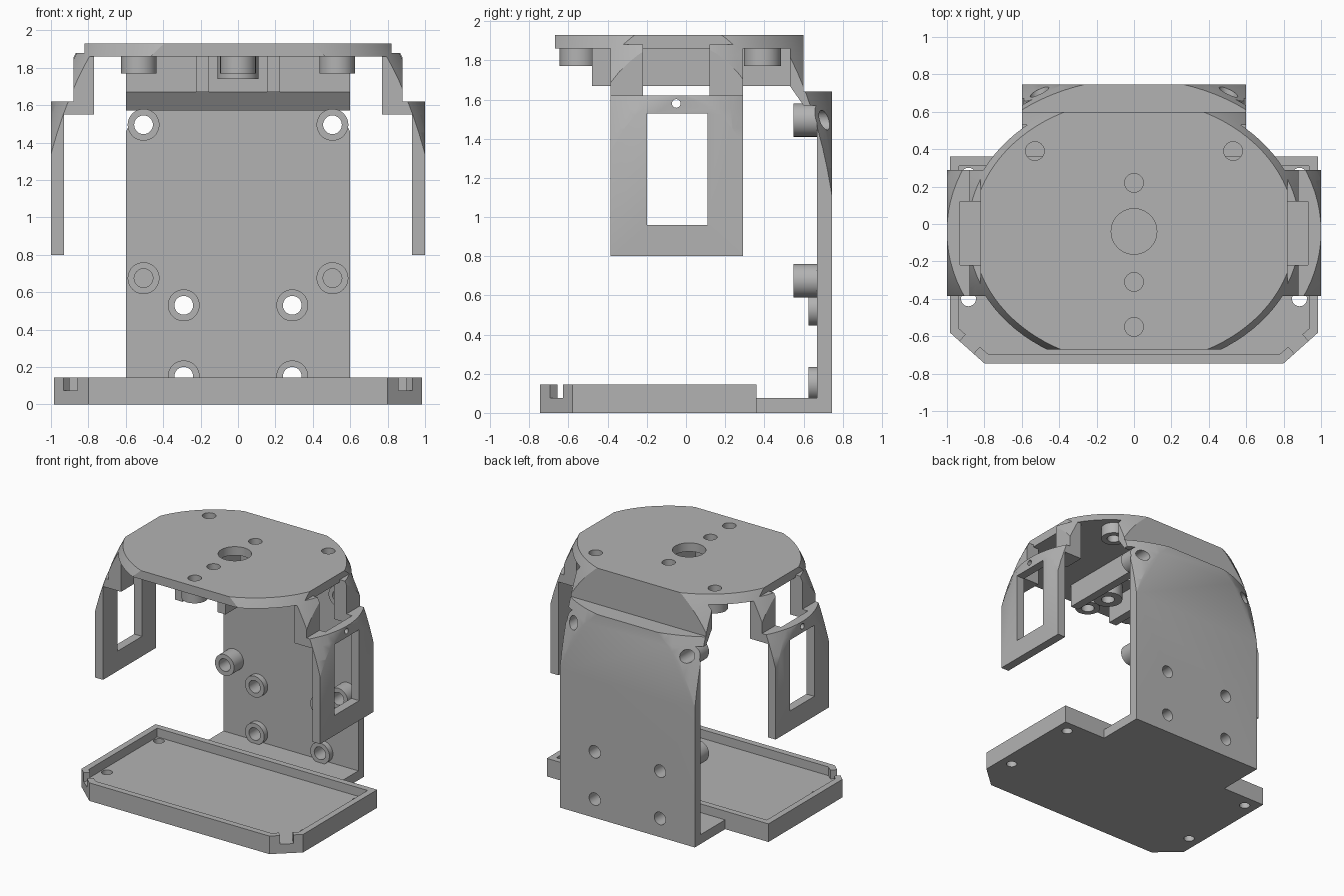
import bpy, bmesh, math
from mathutils import Matrix, Vector

cube = bpy.data.objects.get("Cube")
if cube:
    bpy.data.objects.remove(cube, do_unlink=True)

grey = bpy.data.materials.new("plain_grey")
grey.use_nodes = True
COLOUR = (0.45, 0.45, 0.45, 1)
grey.diffuse_color = COLOUR
grey.node_tree.nodes["Principled BSDF"].inputs["Base Color"].default_value = COLOUR


def make(name, bm):
    bmesh.ops.recalc_face_normals(bm, faces=bm.faces[:])
    mesh = bpy.data.meshes.new(name)
    bm.to_mesh(mesh)
    bm.free()
    mesh.materials.append(grey)
    ob = bpy.data.objects.new(name, mesh)
    bpy.context.collection.objects.link(ob)
    return ob


def box(name, xs, ys, zs):
    bm = bmesh.new()
    bmesh.ops.create_cube(bm, size=1)
    for v in bm.verts:
        v.co = [lo + (c + 0.5) * (hi - lo) for c, (lo, hi) in zip(v.co, (xs, ys, zs))]
    return make(name, bm)


def rod(name, start, axis, length, r):
    """Cylinder from start along the x, y or z axis."""
    bm = bmesh.new()
    bmesh.ops.create_cone(bm, cap_ends=True, segments=40, radius1=r, radius2=r, depth=length)
    d = Vector([float(axis == a) for a in "xyz"])
    rot = Vector((0, 0, 1)).rotation_difference(d).to_matrix().to_4x4()
    bm.transform(Matrix.Translation(Vector(start) + d * length / 2) @ rot)
    return make(name, bm)


def prism(name, points, axis, lo, hi):
    """Extrude a profile: xy points along z, or yz points along x."""
    bm = bmesh.new()
    place = (lambda a, b: (a, b, lo)) if axis == "z" else (lambda a, b: (lo, a, b))
    face = bm.faces.new([bm.verts.new(place(*p)) for p in points])
    ext = bmesh.ops.extrude_face_region(bm, geom=[face])["geom"]
    step = Vector((0, 0, hi - lo)) if axis == "z" else Vector((hi - lo, 0, 0))
    bmesh.ops.translate(bm, vec=step, verts=[g for g in ext if isinstance(g, bmesh.types.BMVert)])
    return make(name, bm)


def dome_cutter():
    """Ellipsoid dome with a straight skirt, bounding the upper shell."""
    bm = bmesh.new()
    n, rings = 96, []
    levels = [(1, -1.0)] + [(math.cos(t), math.sin(t)) for t in (i * math.pi / 56 for i in range(27))]
    for r, h in levels:
        rings.append([bm.verts.new((1.17 * r * math.cos(2 * math.pi * k / n),
                                    0.96 * r * math.sin(2 * math.pi * k / n) - 0.04,
                                    0.6 + 1.97 * h)) for k in range(n)])
    for a, b in zip(rings, rings[1:]):
        for k in range(n):
            bm.faces.new((a[k - 1], a[k], b[k], b[k - 1]))
    bm.faces.new(rings[0])
    bm.faces.new(rings[-1])
    return make("dome_cutter", bm)


def boolean(ob, tool, op="DIFFERENCE"):
    mod = ob.modifiers.new(op.lower(), "BOOLEAN")
    mod.operation, mod.solver, mod.object = op, "EXACT", tool
    bpy.context.view_layer.objects.active = ob
    bpy.ops.object.modifier_apply(modifier=mod.name)


def cut(ob, *tools):
    for tool in tools:
        boolean(ob, tool)
        bpy.data.objects.remove(tool, do_unlink=True)


def join(ob, *parts):
    for part in parts:
        boolean(ob, part, "UNION")
        bpy.data.objects.remove(part, do_unlink=True)


dome = dome_cutter()
dome.hide_render = True
parts = []

# Top plate with bosses, stiffening ribs and holes
plate = box("top_plate", (-0.82, 0.82), (-0.67, 0.6), (1.86, 1.93))
boolean(plate, dome, "INTERSECT")
screws = [(-0.53, 0.39), (0.53, 0.39), (0, -0.55)]
horn = [(0, 0.22), (0, -0.31)]
for x, y in screws:
    join(plate, rod("boss", (x, y, 1.77), "z", 0.12, 0.095))
for x, y in horn:
    join(plate, rod("boss", (x, y, 1.74), "z", 0.15, 0.11))
for s in (-1, 1):
    join(plate, box("rib", sorted((s * 0.155, s * 0.225)), (-0.48, 0.54), (1.67, 1.88)))
for x, y in screws + horn:
    cut(plate, rod("hole", (x, y, 1.6), "z", 0.5, 0.05))
cut(plate, rod("hole", (0, -0.04, 1.6), "z", 0.5, 0.122))
parts.append(plate)

# Back plate with its step up to the top plate
profile = [(0.53, 1.88), (0.6, 1.88), (0.6, 1.64), (0.745, 1.64), (0.745, 0), (0.67, 0),
           (0.67, 1.57), (0.6, 1.57), (0.53, 1.67)]
back = prism("back_plate", profile, "x", -0.6, 0.6)
for s in (-1, 1):
    join(back, rod("tube", (s * 0.505, 0.55, 1.495), "y", 0.19, 0.085),
         rod("tube", (s * 0.505, 0.55, 0.675), "y", 0.15, 0.085),
         rod("tube", (s * 0.29, 0.625, 0.53), "y", 0.08, 0.085),
         rod("tube", (s * 0.29, 0.625, 0.15), "y", 0.08, 0.085))
boolean(back, dome, "INTERSECT")
for s in (-1, 1):
    cut(back, rod("hole", (s * 0.505, 0.4, 1.495), "y", 0.6, 0.05),
        rod("hole", (s * 0.505, 0.5, 0.675), "y", 0.17, 0.05),
        rod("hole", (s * 0.29, 0.5, 0.53), "y", 0.4, 0.05),
        rod("hole", (s * 0.29, 0.5, 0.15), "y", 0.4, 0.05))
parts.append(back)

# Side arms: windowed plate hung from two stepped columns
for s, side in ((1, "left"), (-1, "right")):
    def span(a, b):
        return sorted((s * a, s * b))
    arm = box(side + "_arm", span(0.93, 1.0), (-0.385, 0.29), (0.8, 1.62))
    for ys in ((-0.385, -0.22), (0.12, 0.29)):
        join(arm, box("foot", span(0.77, 0.95), ys, (1.55, 1.62)),
             box("column", span(0.77, 0.88), ys, (1.6, 1.88)))
    boolean(arm, dome, "INTERSECT")
    cut(arm, box("window", span(0.9, 1.1), (-0.2, 0.11), (0.96, 1.53)))
    for z in (0.915, 1.58):
        cut(arm, rod("hole", (s - 0.2, -0.05, z), "x", 0.4, 0.022))
    parts.append(arm)

# Base tray with chamfered front corners
half = [(0.985, 0.36), (0.985, -0.58), (0.8, -0.745)]
tray = prism("base_tray", half + [(-x, y) for x, y in reversed(half)], "z", 0, 0.145)
inner = [(0.935, 0.31), (0.935, -0.56), (0.78, -0.695)]
cut(tray, prism("cavity", inner + [(-x, y) for x, y in reversed(inner)], "z", 0.075, 0.3))
for s in (-1, 1):
    notch = box("notch", (-0.1, 0.1), (-0.05, 0.05), (0.075, 0.3))
    notch.data.transform(Matrix.Translation((s * 0.895, -0.66, 0)) @ Matrix.Rotation(s * -0.84, 4, "Z"))
    cut(tray, notch)
    for y in (-0.4, 0.26):
        cut(tray, rod("hole", (s * 0.885, y, -0.1), "z", 0.2, 0.04))
parts.append(tray)
parts.append(box("base_tongue", (-0.6, 0.6), (0.36, 0.67), (0, 0.075)))

bpy.data.objects.remove(dome, do_unlink=True)
for ob in parts:
    bpy.ops.object.select_all(action="DESELECT")
    ob.select_set(True)
    bpy.context.view_layer.objects.active = ob
    bpy.ops.object.shade_smooth_by_angle(angle=math.radians(30))
